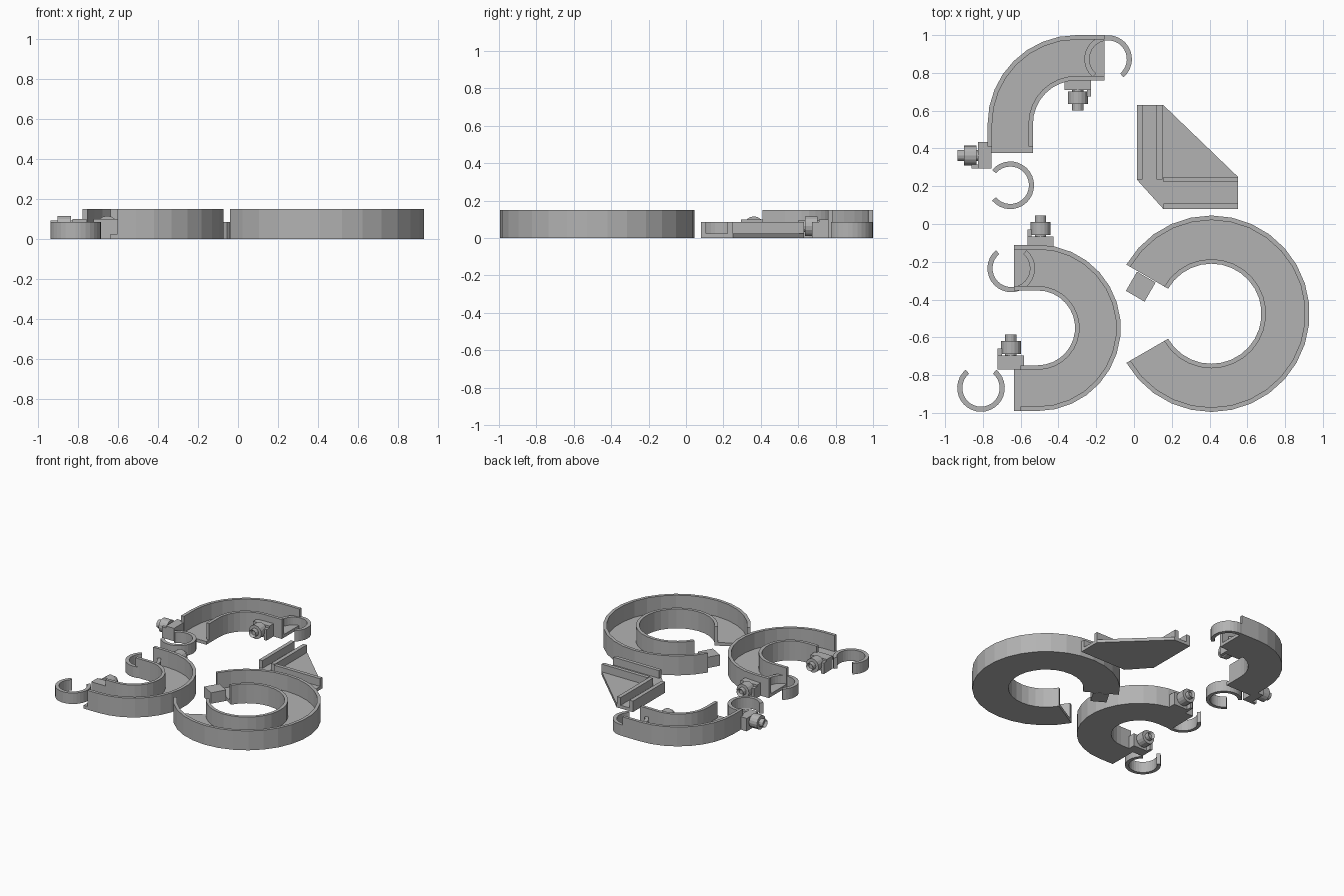
import bpy, bmesh
from math import sin, cos, radians, ceil, pi
from mathutils import Matrix, Vector

cube = bpy.data.objects.get("Cube")
if cube:
    bpy.data.objects.remove(cube)

GREY = bpy.data.materials.new("plain_grey")
GREY.use_nodes = True
GREY.diffuse_color = (0.45, 0.45, 0.45, 1)
GREY.node_tree.nodes["Principled BSDF"].inputs["Base Color"].default_value = GREY.diffuse_color

WALL, FLOOR, HIGH, LOW = 0.024, 0.025, 0.15, 0.085


def finish(name, bm, matrix=Matrix()):
    bm.transform(matrix)
    bmesh.ops.recalc_face_normals(bm, faces=bm.faces)
    mesh = bpy.data.meshes.new(name)
    bm.to_mesh(mesh)
    bm.free()
    mesh.materials.append(GREY)
    bpy.context.collection.objects.link(bpy.data.objects.new(name, mesh))


def box(name, x, y, z, matrix=Matrix()):
    bm = bmesh.new()
    bmesh.ops.create_cube(bm, size=1)
    for v in bm.verts:
        v.co = [r[0] if c < 0 else r[1] for c, r in zip(v.co, (x, y, z))]
    finish(name, bm, matrix)


def prism(name, outline, z0, z1):
    bm = bmesh.new()
    face = bm.faces.new([bm.verts.new((x, y, z0)) for x, y in outline])
    top = bmesh.ops.extrude_face_region(bm, geom=[face])["geom"]
    for v in top:
        if isinstance(v, bmesh.types.BMVert):
            v.co.z = z1
    finish(name, bm)


def arc(cx, cy, a, b):
    n = ceil(abs(b - a) / 12)
    return [(cx, cy, a + (b - a) * i / n) for i in range(n + 1)]


def sweep(name, stations, section):
    """Carry a radius/height section along stations of centre and angle."""
    bm = bmesh.new()
    rings = []
    for cx, cy, deg in stations:
        c, s = cos(radians(deg)), sin(radians(deg))
        rings.append([bm.verts.new((cx + r * c, cy + r * s, z)) for r, z in section])
    k = len(section)
    for p, q in zip(rings, rings[1:]):
        for i in range(k):
            j = (i + 1) % k
            bm.faces.new((p[i], p[j], q[j], q[i]))
    bm.faces.new(rings[0])
    bm.faces.new(rings[-1])
    finish(name, bm)


def channel(name, stations, r0, r1):
    a, b = r0 + WALL, r1 - WALL
    sweep(name, stations, [(r0, 0), (r1, 0), (r1, HIGH), (b, HIGH),
                           (b, FLOOR), (a, FLOOR), (a, HIGH), (r0, HIGH)])


def clip(name, x, y, opening):
    sweep(name, arc(x, y, opening + 40, opening + 320),
          [(0.099, 0), (0.126, 0), (0.126, LOW), (0.099, LOW)])


def rod(name, radius, y0, y1, sides, matrix, hole=0):
    bm = bmesh.new()
    bmesh.ops.create_cone(bm, cap_ends=True, segments=sides, radius1=radius,
                          radius2=radius, depth=y1 - y0)
    if hole:
        cap = max(bm.faces, key=lambda f: f.calc_center_median().z)
        bmesh.ops.inset_region(bm, faces=[cap], thickness=radius - hole)
        for v in cap.verts:
            v.co.z -= hole
    place = Matrix.Translation((0, (y0 + y1) / 2, 0.063)) @ Matrix.Rotation(-pi / 2, 4, "X")
    finish(name, bm, matrix @ place)


def bolt(name, x, y, turn, depth):
    m = Matrix.Translation((x, y, 0)) @ Matrix.Rotation(radians(turn), 4, "Z")
    box(name + "_block", (-0.07, 0.07), (-depth, 0), (0, 0.1), m)
    box(name + "_lip", (-0.07, -0.048), (0, 0.035), (0, LOW), m)
    rod(name + "_nut", 0.053, 0.008, 0.075, 16, m)
    rod(name + "_stud", 0.03, -0.01, 0.11, 12, m, hole=0.017)


# Large open ring with its joining tab
channel("large_ring", arc(0.41, -0.475, -150, 150), 0.265, 0.52)
box("large_ring_tab", (-0.057, 0.057), (-0.057, 0.06), (0, LOW),
    Matrix.Translation((0.035, -0.333, 0)) @ Matrix.Rotation(radians(-30), 4, "Z"))

# Half-turn channel with clips and bolts
channel("half_channel", [(-0.635, -0.55, 90)] + arc(-0.51, -0.55, 90, -90)
        + [(-0.6, -0.55, -90)], 0.198, 0.44)
box("half_channel_tongue", (-0.635, -0.6), (-0.99, -0.748), (0, FLOOR))
clip("half_inner_clip", -0.65, -0.235, 90)
clip("half_outer_clip", -0.81, -0.868, 90)
bolt("half_back_bolt", -0.495, -0.065, 0, 0.055)
bolt("half_front_bolt", -0.652, -0.695, 0, 0.075)

# Quarter-turn channel with clips and bolts
channel("quarter_channel", [(-0.155, 0.53, 90)] + arc(-0.305, 0.53, 90, 180)
        + [(-0.305, 0.41, 180)], 0.23, 0.47)
box("quarter_channel_tongue", (-0.775, -0.535), (0.375, 0.41), (0, FLOOR))
clip("quarter_back_clip", -0.137, 0.873, 270)
clip("quarter_front_clip", -0.655, 0.205, 180)
bolt("quarter_inner_bolt", -0.297, 0.71, 180, 0.055)
bolt("quarter_side_bolt", -0.825, 0.363, 90, 0.07)

# Corner bracket: base plate with two pairs of ribs
prism("bracket_plate", [(0.015, 0.63), (0.155, 0.63), (0.55, 0.25), (0.55, 0.08),
                        (0.155, 0.08), (0.015, 0.235)], 0, FLOOR)
for i, x in enumerate((0.015, 0.12)):
    box(f"bracket_long_rib_{i}", (x, x + 0.03), (0.235, 0.63), (FLOOR, LOW))
for i, y in enumerate((0.08, 0.222)):
    box(f"bracket_cross_rib_{i}", (0.155, 0.55), (y, y + 0.028), (FLOOR, LOW))
